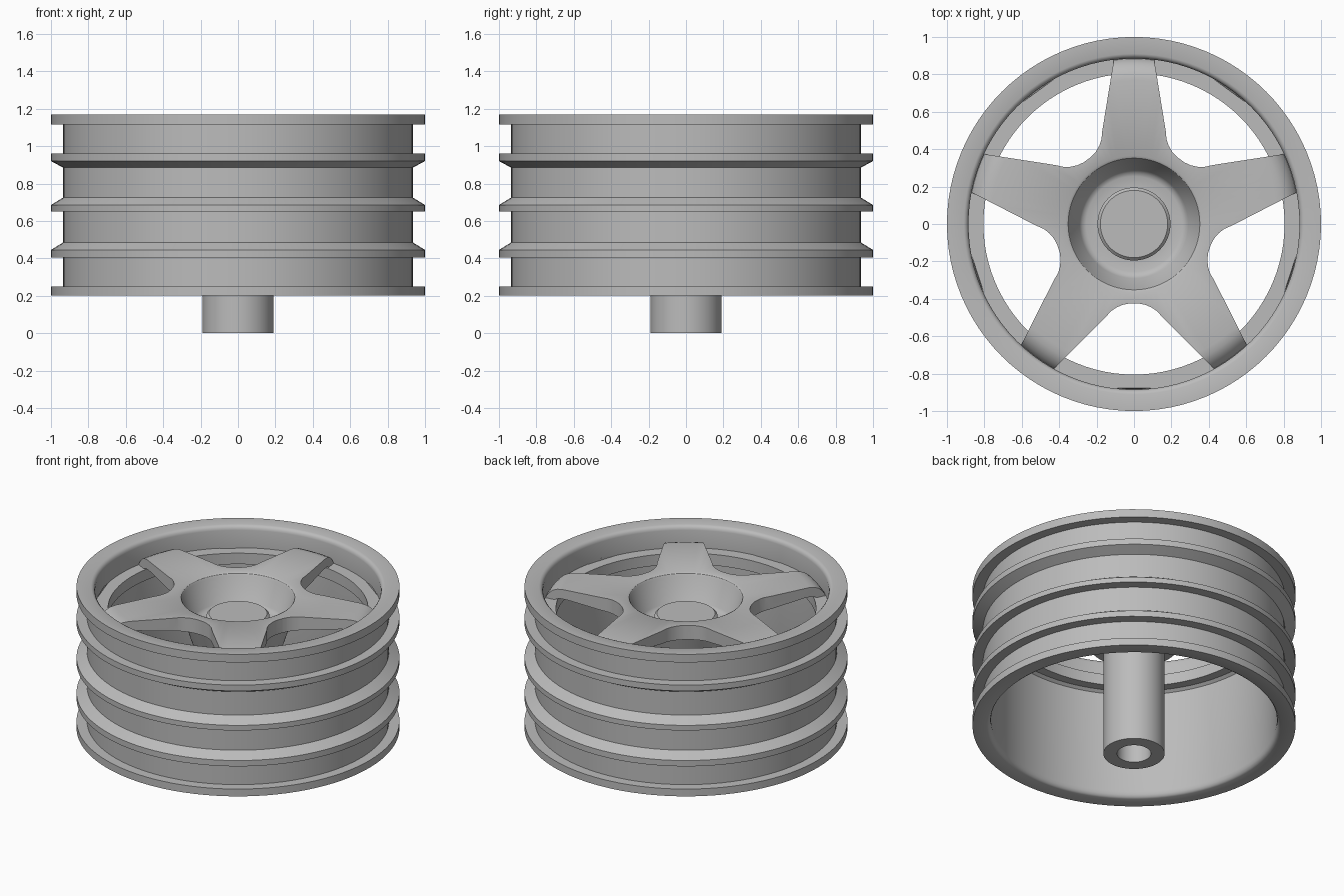
import bpy, bmesh, math
from mathutils import Matrix, Vector

cube = bpy.data.objects.get("Cube")
if cube:
    bpy.data.objects.remove(cube, do_unlink=True)

SEGMENTS = 96
SPOKES = 5

grey = bpy.data.materials.new("light_grey")
grey.use_nodes = True
colour = (0.5, 0.5, 0.5, 1)
grey.diffuse_color = colour
grey.node_tree.nodes["Principled BSDF"].inputs["Base Color"].default_value = colour


def finish(bm, name):
    bmesh.ops.recalc_face_normals(bm, faces=bm.faces)
    mesh = bpy.data.meshes.new(name)
    bm.to_mesh(mesh)
    bm.free()
    mesh.materials.append(grey)
    obj = bpy.data.objects.new(name, mesh)
    bpy.context.collection.objects.link(obj)
    return obj


def lathe(name, profile, closed):
    """Spin a list of (radius, height) points around the z axis."""
    bm = bmesh.new()
    verts = [bm.verts.new((r, 0, z)) for r, z in profile]
    pairs = list(zip(verts, verts[1:]))
    if closed:
        pairs.append((verts[-1], verts[0]))
    edges = [bm.edges.new(p) for p in pairs]
    bmesh.ops.spin(bm, geom=verts + edges, cent=(0, 0, 0), axis=(0, 0, 1),
                   angle=math.tau, steps=SEGMENTS, use_duplicate=False)
    bmesh.ops.remove_doubles(bm, verts=bm.verts, dist=0.0005)
    return finish(bm, name)


def smooth(obj, degrees=32):
    bpy.ops.object.select_all(action='DESELECT')
    obj.select_set(True)
    bpy.context.view_layer.objects.active = obj
    bpy.ops.object.shade_smooth_by_angle(angle=math.radians(degrees))


# Rim barrel: ribbed outside, rounded lips and a seat ledge inside
FACE, GROOVE = 1.0, 0.935
outside = [
    (FACE, 0.20), (FACE, 0.25), (GROOVE, 0.25),
    (GROOVE, 0.405), (FACE, 0.405), (FACE, 0.445), (GROOVE, 0.485),
    (GROOVE, 0.65), (FACE, 0.65), (FACE, 0.685), (GROOVE, 0.725),
    (GROOVE, 0.885), (FACE, 0.92), (FACE, 0.96), (GROOVE, 0.96),
    (GROOVE, 1.115), (FACE, 1.115), (FACE, 1.17),
]
inside = [
    (0.91, 1.17), (0.898, 1.165), (0.889, 1.155), (0.885, 1.14),
    (0.885, 1.02), (0.805, 1.02), (0.805, 0.945), (0.865, 0.945), (0.885, 0.93),
    (0.885, 0.24), (0.89, 0.22), (0.898, 0.207), (0.91, 0.20),
]
rim = lathe("rim_barrel", outside + inside, True)
smooth(rim)

# Spoke disc, dished hub and hollow shaft in one profile
centre = [
    (0, 0.985), (0.18, 0.985), (0.195, 0.97), (0.195, 0.90),
    (0.255, 0.90), (0.275, 0.908), (0.29, 0.925),
    (0.345, 1.08), (0.352, 1.093), (0.365, 1.10),
    (0.77, 1.10), (0.805, 1.095), (0.835, 1.082), (0.86, 1.06), (0.878, 1.035), (0.89, 1.00),
    (0.83, 1.00), (0.815, 1.025), (0.79, 1.035), (0.74, 1.035), (0.40, 1.00),
    (0.345, 0.985), (0.28, 0.78), (0.19, 0.78),
    (0.19, 0.0), (0.105, 0.0), (0.105, 0.45), (0, 0.45),
]
star = lathe("spokes_and_hub", centre, False)

# Window cutters between the spokes, opening away from the centre
half = [(0.025, 0.425), (0.06, 0.432), (0.095, 0.447), (0.125, 0.468),
        (0.155, 0.502), (0.175, 0.535), (0.43, 0.78), (0.53, 0.90)]
# straight flank follows the spoke taper
half = [(x, y) for x, y in half if (x, y) != (0.175, 0.535)]
half[-2:] = [(0.425, 0.77), (0.53, 0.877)]
outline = half + [(-x, y) for x, y in reversed(half)]
bm = bmesh.new()
for i in range(SPOKES):
    turn = Matrix.Rotation(math.pi + i * math.tau / SPOKES, 4, 'Z')
    face = bm.faces.new([bm.verts.new(turn @ Vector((x, y, 0.85))) for x, y in outline])
    ext = bmesh.ops.extrude_face_region(bm, geom=[face])
    top = [g for g in ext["geom"] if isinstance(g, bmesh.types.BMVert)]
    bmesh.ops.translate(bm, verts=top, vec=(0, 0, 0.4))
cutter = finish(bm, "window_cutter")
cutter.hide_render = True

# Cut the windows and keep the result as plain geometry
cut = star.modifiers.new("windows", 'BOOLEAN')
cut.operation = 'DIFFERENCE'
cut.solver = 'EXACT'
cut.object = cutter
bpy.context.view_layer.objects.active = star
bpy.ops.object.modifier_apply(modifier=cut.name)
bpy.data.objects.remove(cutter, do_unlink=True)
smooth(star)
